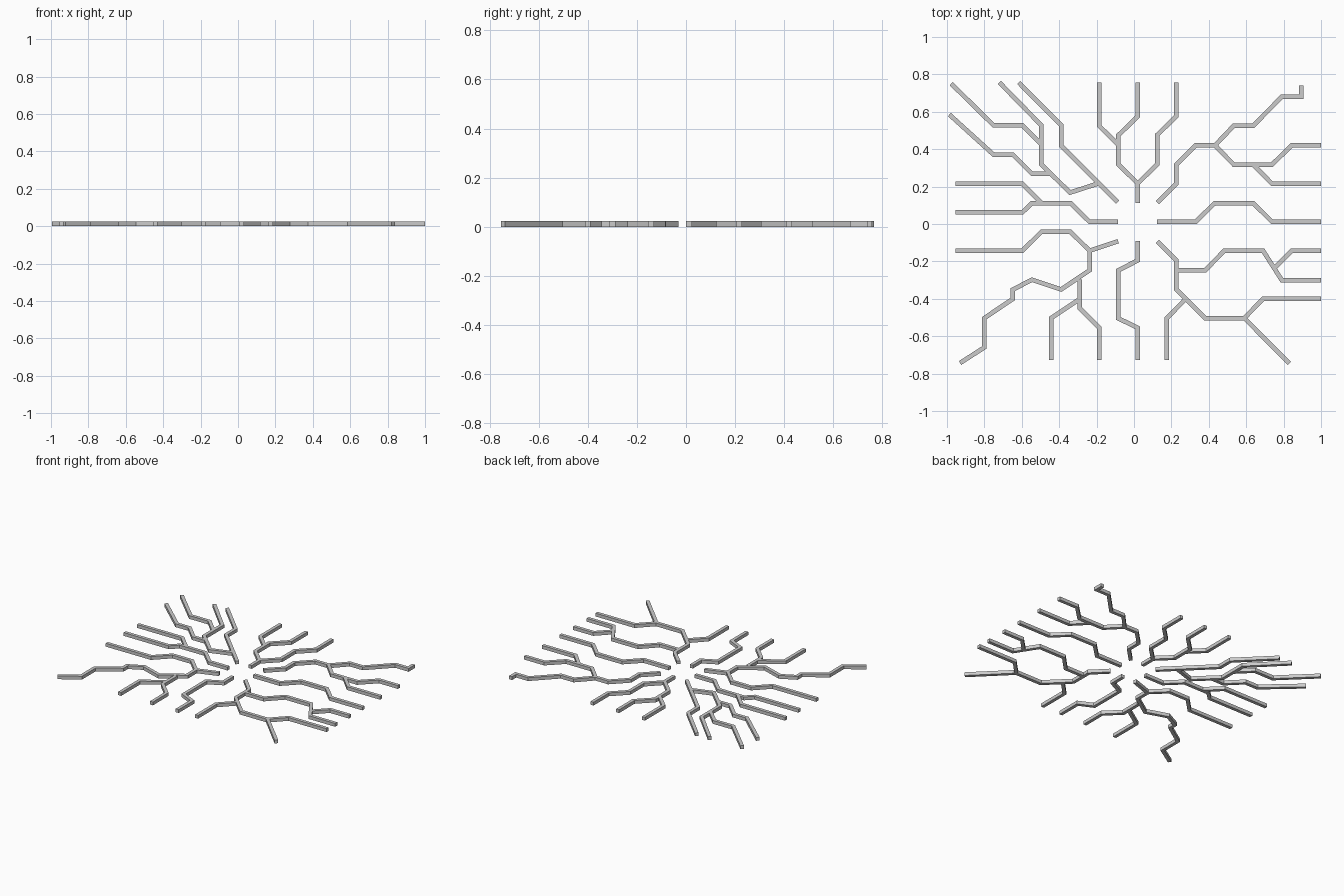
import bpy, bmesh
from mathutils import Vector

W = 0.024   # strip width
H = 0.024   # strip height


def add_strip(bm, pts):
    """Flat strip with mitred corners and square section along a path."""
    p = [Vector(q) for q in pts]
    rings = []
    for i, c in enumerate(p):
        dirs = []
        if i > 0:
            dirs.append((c - p[i - 1]).normalized())
        if i < len(p) - 1:
            dirs.append((p[i + 1] - c).normalized())
        normals = [Vector((-d.y, d.x)) for d in dirs]
        m = sum(normals, Vector((0, 0))).normalized()
        off = m * (W / 2 / m.dot(normals[0]))
        rings.append([bm.verts.new((*(c + off * s), z))
                      for s, z in ((1, 0), (-1, 0), (-1, H), (1, H))])
    for a, b in zip(rings, rings[1:]):
        for k in range(4):
            j = (k + 1) % 4
            bm.faces.new((a[k], a[j], b[j], b[k]))
    bm.faces.new(rings[0])
    bm.faces.new(rings[-1])


def trace(name, *paths):
    bm = bmesh.new()
    for path in paths:
        add_strip(bm, path)
    bmesh.ops.recalc_face_normals(bm, faces=bm.faces)
    me = bpy.data.meshes.new(name)
    bm.to_mesh(me)
    bm.free()
    bpy.context.collection.objects.link(bpy.data.objects.new(name, me))


# Back left: trunk with three branches
trace("trace_back_left",
      [(-.617, .757), (-.388, .527), (-.388, .417), (-.088, .117)],
      [(-.72, .757), (-.495, .527), (-.495, .318), (-.342, .168), (-.19, .217)],
      [(-.977, .75), (-.75, .527), (-.597, .527), (-.495, .425)],
      [(-.987, .585), (-.75, .37), (-.647, .37), (-.545, .268), (-.445, .268)])

# Left: forked pair
trace("trace_left",
      [(-.955, .062), (-.597, .062), (-.545, .112), (-.34, .112), (-.238, .012), (-.085, .012)],
      [(-.955, .215), (-.597, .215), (-.495, .112)])

# Front left: trunk with long, winding and forked branches
trace("trace_front_left",
      [(-.955, -.143), (-.597, -.143), (-.495, -.042), (-.34, -.042), (-.237, -.143), (-.085, -.092)],
      [(-.237, -.143), (-.237, -.247), (-.39, -.35), (-.545, -.298), (-.647, -.35),
       (-.647, -.4), (-.8, -.503), (-.8, -.66), (-.93, -.743)],
      [(-.289, -.298), (-.289, -.452), (-.187, -.553), (-.187, -.727)],
      [(-.289, -.4), (-.443, -.503), (-.443, -.727)])

# Front: single bent strip
trace("trace_front",
      [(.02, -.09), (.02, -.195), (-.083, -.247), (-.083, -.505), (.02, -.555), (.02, -.727)])

# Front right: trunk with five ends
trace("trace_front_right",
      [(.125, -.092), (.227, -.195), (.227, -.35), (.38, -.503), (.59, -.503), (.69, -.4), (1, -.4)],
      [(.59, -.503), (.83, -.745)],
      [(.277, -.4), (.176, -.503), (.176, -.727)],
      [(.227, -.247), (.381, -.247), (.483, -.143), (.69, -.143), (.79, -.3), (1, -.3)],
      [(.748, -.238), (.843, -.143), (1, -.143)])

# Right: single stepped strip
trace("trace_right",
      [(.122, .012), (.33, .012), (.432, .112), (.637, .112), (.738, .012), (1, .012)])

# Back right: trunk with three ends
trace("trace_back_right",
      [(.125, .115), (.227, .217), (.227, .318), (.33, .42), (.433, .42), (.533, .525),
       (.637, .525), (.79, .68), (.893, .68), (.893, .74)],
      [(.433, .42), (.533, .318), (.738, .318), (.843, .42), (1, .42)],
      [(.637, .318), (.738, .215), (1, .215)])

# Back: trunk splitting into three prongs
trace("trace_back",
      [(.02, .112), (.02, .217), (-.083, .318), (-.083, .475), (.02, .575), (.02, .757)],
      [(.02, .217), (.123, .318), (.123, .475), (.225, .575), (.225, .757)],
      [(-.083, .423), (-.187, .525), (-.187, .757)])
